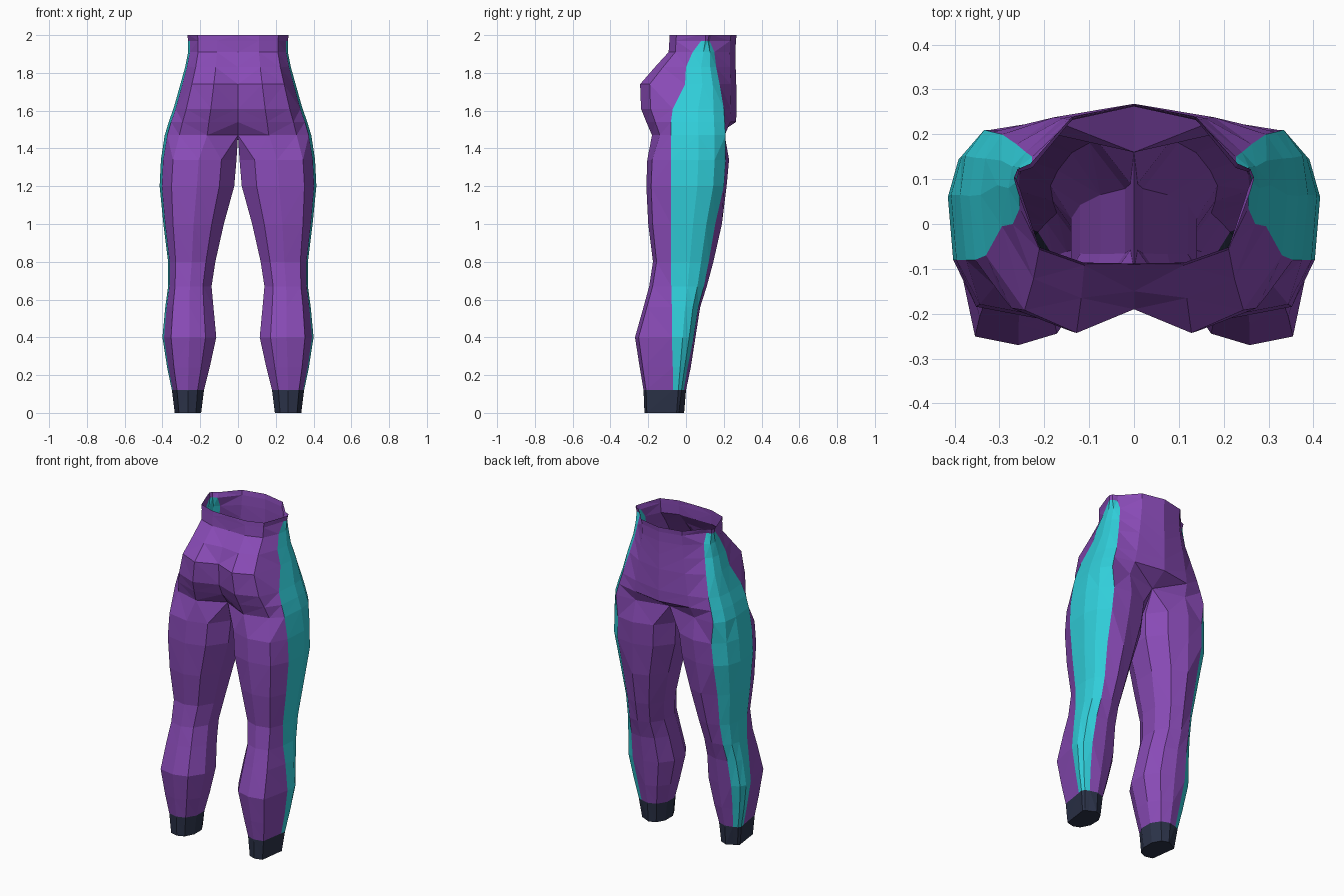
import bpy, bmesh


def material(name, rgb):
    m = bpy.data.materials.new(name)
    m.diffuse_color = (*rgb, 1)
    return m


PURPLE, TEAL, NAVY = 0, 1, 2
mats = [material("purple cloth", (0.25, 0.07, 0.47)),
        material("turquoise panel", (0.03, 0.62, 0.70)),
        material("navy cuff", (0.024, 0.032, 0.065))]

# Leg sections: z, inner x, outer x, front y, back y, side panel front y, side panel back y
LEG = [
    (0.00, 0.195, 0.335, -0.22, -0.010, -0.07, -0.03),
    (0.12, 0.180, 0.350, -0.225, 0.000, -0.07, -0.012),
    (0.24, 0.150, 0.375, -0.245, 0.025, -0.07, 0.008),
    (0.40, 0.115, 0.400, -0.27, 0.050, -0.075, 0.040),
    (0.56, 0.130, 0.385, -0.225, 0.075, -0.075, 0.065),
    (0.67, 0.140, 0.370, -0.195, 0.110, -0.078, 0.095),
    (0.80, 0.120, 0.370, -0.175, 0.145, -0.08, 0.120),
    (1.00, 0.075, 0.395, -0.20, 0.190, -0.08, 0.155),
    (1.20, 0.020, 0.415, -0.21, 0.215, -0.08, 0.200),
    (1.34, 0.008, 0.408, -0.205, 0.228, -0.08, 0.210),
]
# Hip sections: z, outer x, front y, back y, panel front y, panel back y, front centre y
HIP = [
    (1.47, 0.388, -0.180, 0.235, -0.08, 0.210, -0.10),
    (1.54, 0.367, -0.210, 0.265, -0.08, 0.205, -0.155),
    (1.61, 0.342, -0.238, 0.268, -0.07, 0.200, -0.185),
    (1.74, 0.305, -0.243, 0.266, -0.005, 0.178, -0.19),
    (1.83, 0.280, -0.165, 0.263, 0.00, 0.160, -0.15),
    (1.91, 0.264, -0.092, 0.262, 0.035, 0.150, -0.09),
    (1.97, 0.264, -0.088, 0.264, 0.08, 0.125, -0.088),
    (2.00, 0.268, -0.086, 0.268, 0.07, 0.135, -0.088),
]


def leg_ring(z, xi, xo, yf, yb, c0, c1):
    w, d = xo - xi, yb - yf
    pts = [(xi + .2 * w, yf + .08 * d), (xi + .5 * w, yf), (xi + .84 * w, yf + .06 * d),
           (xo - .03 * w, c0), (xo, c0 + .5 * (c1 - c0)), (xo - .06 * w, c0 + .8 * (c1 - c0)),
           (xo - .22 * w, c1), (xi + .5 * w, yb), (xi + .2 * w, yb - .08 * d),
           (xi, yf + .68 * d), (xi, yf + .34 * d)]
    return [(x, y, z) for x, y in pts]


def hip_ring(z, xo, yf, yb, c0, c1, yc):
    d = yb - yf
    pts = [(0, yc), (.42 * xo, yf), (.80 * xo, yf + .10 * d),
           (.965 * xo, c0), (xo, c0 + .5 * (c1 - c0)), (.97 * xo, c0 + .8 * (c1 - c0)),
           (.86 * xo, c1), (.52 * xo, yb - .03), (0, yb)]
    return [(x, y, z) for x, y in pts]


bm = bmesh.new()
rings = [[bm.verts.new(p) for p in leg_ring(*r)] for r in LEG]
hips = [[bm.verts.new(p) for p in hip_ring(*r)] for r in HIP]

# The lowest hip ring closes along the crotch seam
hips[0][8].co.y = 0.16
seam = [bm.verts.new((0, y, 1.465)) for y in (0.10, -0.01)]
rings.append(hips[0] + seam)


def bridge(a, b, n, closed):
    for k in range(n if closed else n - 1):
        j = (k + 1) % n
        f = bm.faces.new((a[k], a[j], b[j], b[k]))
        top = max(v.co.z for v in f.verts)
        if top < 0.13:
            f.material_index = NAVY
        elif 3 <= k < 6 and top < 1.98:
            f.material_index = TEAL


# Leg, hip and waistband surfaces, with a closed ankle and an open waist
for a, b in zip(rings, rings[1:]):
    bridge(a, b, 11, True)
for a, b in zip(hips, hips[1:]):
    bridge(a, b, 9, False)
bm.faces.new(rings[0]).material_index = NAVY

# Faceted cloth
bmesh.ops.recalc_face_normals(bm, faces=bm.faces)
bmesh.ops.triangulate(bm, faces=bm.faces, quad_method='SHORT_EDGE')

mesh = bpy.data.meshes.new("trousers")
bm.to_mesh(mesh)
bm.free()
for m in mats:
    mesh.materials.append(m)
trousers = bpy.data.objects.new("trousers", mesh)
bpy.context.collection.objects.link(trousers)

# Other leg
mirror = trousers.modifiers.new("mirror", 'MIRROR')
mirror.use_axis[0] = True
mirror.use_clip = True
mirror.merge_threshold = 0.001
